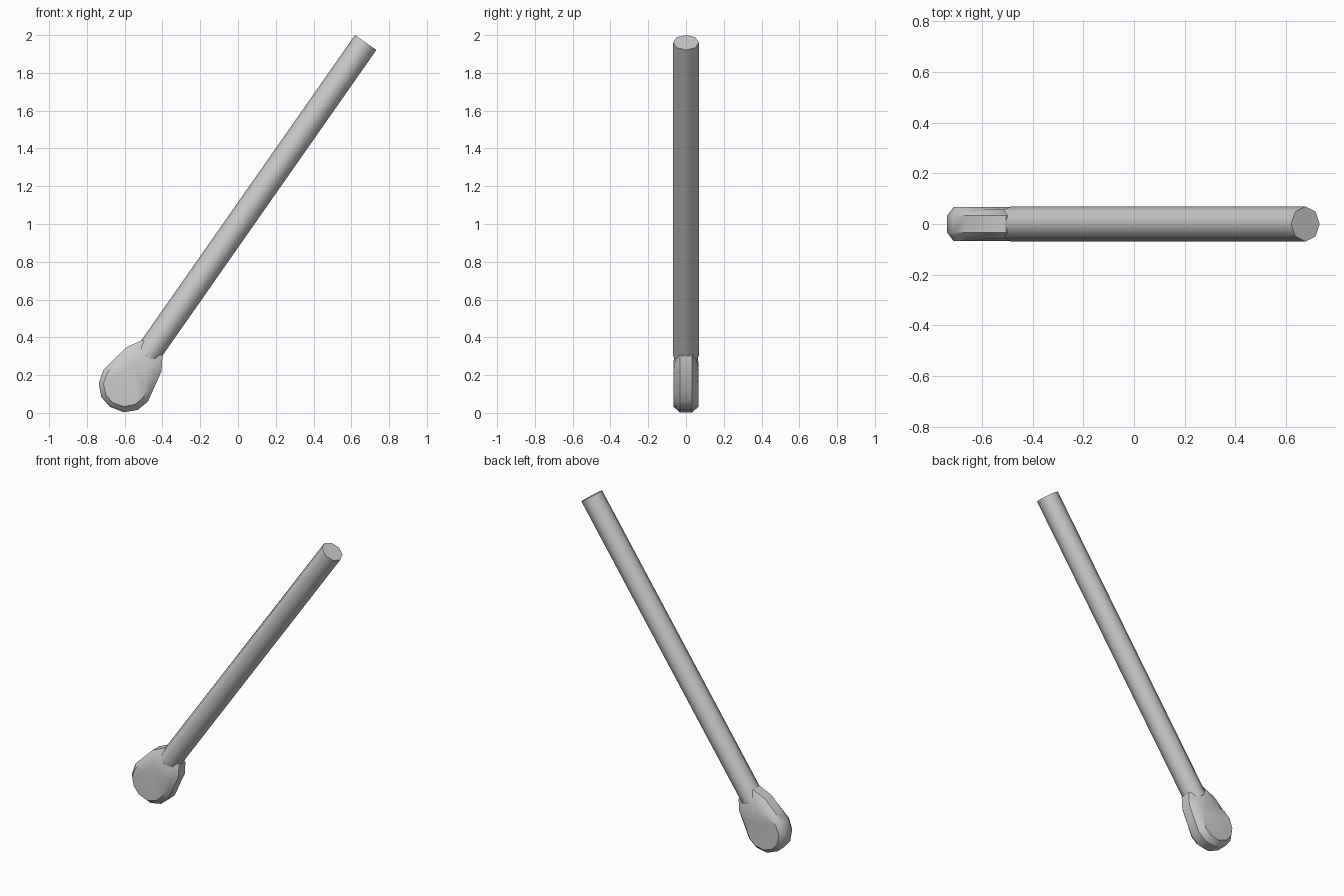
import bpy, bmesh, math
from mathutils import Vector

if "Cube" in bpy.data.objects:
    bpy.data.objects.remove(bpy.data.objects["Cube"])


def make_object(name, bm, angle):
    bmesh.ops.recalc_face_normals(bm, faces=bm.faces)
    mesh = bpy.data.meshes.new(name)
    bm.to_mesh(mesh)
    bm.free()
    ob = bpy.data.objects.new(name, mesh)
    bpy.context.collection.objects.link(ob)
    bpy.ops.object.select_all(action='DESELECT')
    ob.select_set(True)
    bpy.context.view_layer.objects.active = ob
    bpy.ops.object.shade_smooth_by_angle(angle=math.radians(angle))
    return ob


# Shaft: slanted eight-sided rod, sunk a little into the head
start, end, radius = Vector((-0.485, 0, 0.302)), Vector((0.676, 0, 1.961)), 0.069
axis = (end - start).normalized()
side, across = Vector((0, 1, 0)), Vector((0, 1, 0)).cross(axis)
bm = bmesh.new()
rings = [[bm.verts.new(c + radius * (side * math.cos(i * math.pi / 4) + across * math.sin(i * math.pi / 4)))
          for i in range(8)] for c in (start, end)]
for i in range(8):
    j = (i + 1) % 8
    bm.faces.new((rings[0][i], rings[0][j], rings[1][j], rings[1][i]))
bm.faces.new(rings[0])
bm.faces.new(rings[1])
make_object("shaft", bm, 50)

# Head: chamfered disc whose outline stretches into a neck (x, z, bulge of the neck side)
outline = [(-0.400, 0.300, .012), (-0.405, 0.220, .012), (-0.450, 0.120, 0), (-0.477, 0.060, 0),
           (-0.530, 0.016, 0), (-0.605, 0.003, 0), (-0.680, 0.033, 0), (-0.724, 0.085, 0),
           (-0.737, 0.155, 0), (-0.713, 0.228, 0), (-0.665, 0.275, 0), (-0.590, 0.348, .012),
           (-0.505, 0.386, .012)]
cx, cz, disc_r, half, rim = -0.597, 0.148, 0.115, 0.067, 0.033
bm = bmesh.new()
loops = []
for sign in (-1, 1):
    disc, mid, edge = [], [], []
    for x, z, bulge in outline:
        d = Vector((x - cx, 0, z - cz)).normalized() * disc_r
        a = Vector((cx + d.x, sign * half, cz + d.z))
        c = Vector((x, sign * rim, z))
        disc.append(bm.verts.new(a))
        mid.append(bm.verts.new(a.lerp(c, 0.6) + Vector((0, sign * bulge, 0))))
        edge.append(bm.verts.new(c))
    bm.faces.new(disc)
    loops += [disc, mid, edge] if sign < 0 else [edge, mid, disc]
for a, b in zip(loops, loops[1:]):
    for i in range(len(outline)):
        j = (i + 1) % len(outline)
        bm.faces.new((a[i], a[j], b[j], b[i]))
make_object("head", bm, 38)
